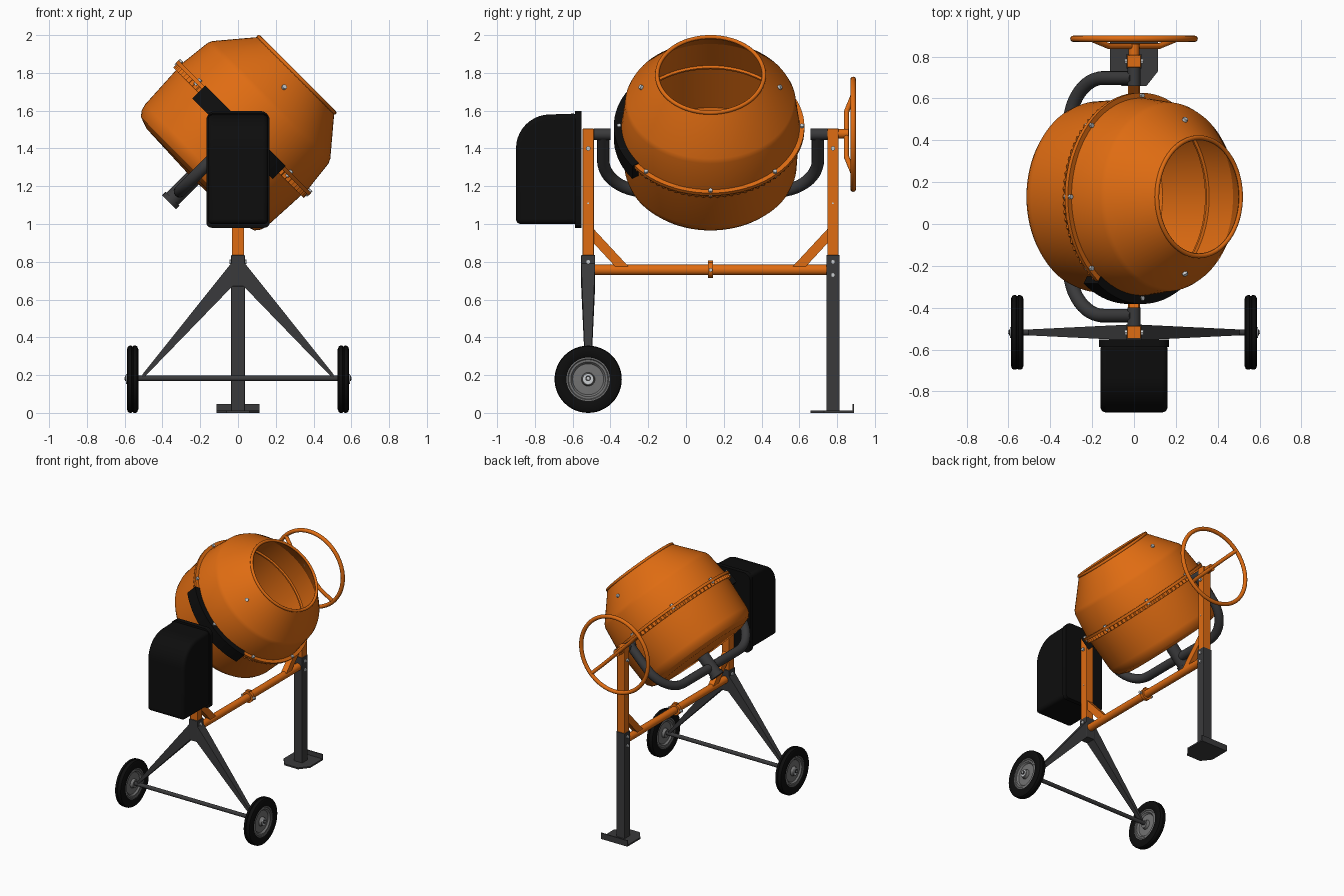
import bpy, bmesh
from math import pi, sin, cos, radians, atan2
from mathutils import Matrix, Vector

if "Cube" in bpy.data.objects:
    bpy.data.objects.remove(bpy.data.objects["Cube"])


def material(name, colour, rough=0.5):
    m = bpy.data.materials.new(name)
    m.use_nodes = True
    m.diffuse_color = (*colour, 1)
    node = m.node_tree.nodes["Principled BSDF"]
    node.inputs["Base Color"].default_value = (*colour, 1)
    node.inputs["Roughness"].default_value = rough
    return m


ORANGE = material("orange paint", (0.74, 0.15, 0.006))
STEEL = material("dark grey steel", (0.042, 0.042, 0.044))
BLACK = material("black plastic", (0.004, 0.004, 0.004))
HUB = material("grey hub", (0.17, 0.17, 0.17))
BOLT = material("bright bolt", (0.6, 0.62, 0.64))

MID = 0.13          # y of the drum axis
PIVOT = 1.48        # height of the tilting axis
TILT = Matrix.Translation((0, MID, PIVOT)) @ Matrix.Rotation(pi / 4, 4, "Y")


def finish(ob, mat, bevel=0):
    """Give an object its colour, edge bevel and angle-based smoothing."""
    ob.data.materials.clear()
    ob.data.materials.append(mat)
    bpy.ops.object.select_all(action="DESELECT")
    ob.select_set(True)
    bpy.context.view_layer.objects.active = ob
    bpy.ops.object.shade_smooth_by_angle(angle=radians(32))
    if bevel:
        mod = ob.modifiers.new("Bevel", "BEVEL")
        mod.width, mod.segments = bevel, 4
    return ob


def from_bmesh(bm, name, mat, matrix=Matrix(), bevel=0):
    bmesh.ops.recalc_face_normals(bm, faces=bm.faces)
    mesh = bpy.data.meshes.new(name)
    bm.to_mesh(mesh)
    bm.free()
    mesh.transform(matrix)
    ob = bpy.data.objects.new(name, mesh)
    bpy.context.collection.objects.link(ob)
    return finish(ob, mat, bevel)


def lathe_bmesh(profile, steps=64, start=0.0, sweep=2 * pi, closed=True):
    """Spin an (r, height) profile around local z."""
    bm = bmesh.new()
    vs = [bm.verts.new((r * cos(start), r * sin(start), h)) for r, h in profile]
    edges = [bm.edges.new(p) for p in zip(vs, vs[1:])]
    if closed:
        edges.append(bm.edges.new((vs[-1], vs[0])))
    bmesh.ops.spin(bm, geom=vs + edges, axis=(0, 0, 1), cent=(0, 0, 0),
                   angle=sweep, steps=steps)
    bmesh.ops.remove_doubles(bm, verts=bm.verts, dist=0.0002)
    if sweep < 6:
        bmesh.ops.holes_fill(bm, edges=bm.edges, sides=8)
    return bm


def loft(name, ring_a, ring_b, mat, bevel=0):
    """Solid between two matching polygons."""
    bm = bmesh.new()
    a = [bm.verts.new(p) for p in ring_a]
    b = [bm.verts.new(p) for p in ring_b]
    bm.faces.new(a)
    bm.faces.new(b)
    for i in range(len(a)):
        j = (i + 1) % len(a)
        bm.faces.new((a[i], a[j], b[j], b[i]))
    return from_bmesh(bm, name, mat, bevel=bevel)


def prism(name, pts, axis, lo, hi, mat, bevel=0):
    place = {"X": lambda p, w: (w, *p), "Y": lambda p, w: (p[0], w, p[1]),
             "Z": lambda p, w: (*p, w)}[axis]
    return loft(name, [place(p, lo) for p in pts], [place(p, hi) for p in pts], mat, bevel)


def box(name, x, y, z, mat, bevel=0):
    pts = [(x[0], y[0]), (x[1], y[0]), (x[1], y[1]), (x[0], y[1])]
    return prism(name, pts, "Z", z[0], z[1], mat, bevel)


def rod(name, p0, p1, r, mat, sides=24):
    p0, p1 = Vector(p0), Vector(p1)
    d = p1 - p0
    bm = bmesh.new()
    bmesh.ops.create_cone(bm, cap_ends=True, segments=sides, radius1=r, radius2=r, depth=d.length)
    turn = d.to_track_quat("Z", "Y").to_matrix().to_4x4()
    return from_bmesh(bm, name, mat, Matrix.Translation((p0 + p1) / 2) @ turn)


def tube(name, pts, r, mat):
    cu = bpy.data.curves.new(name, "CURVE")
    cu.dimensions, cu.bevel_depth, cu.bevel_resolution, cu.use_fill_caps = "3D", r, 5, True
    sp = cu.splines.new("POLY")
    sp.points.add(len(pts) - 1)
    for q, p in zip(sp.points, pts):
        q.co = (*p, 1)
    ob = bpy.data.objects.new(name, cu)
    bpy.context.collection.objects.link(ob)
    bpy.ops.object.select_all(action="DESELECT")
    ob.select_set(True)
    bpy.context.view_layer.objects.active = ob
    bpy.ops.object.convert(target="MESH")
    return finish(bpy.context.object, mat)


def ring(name, matrix, major, minor, mat):
    bpy.ops.mesh.primitive_torus_add(major_radius=major, minor_radius=minor,
                                     major_segments=64, minor_segments=12)
    ob = bpy.context.object
    ob.name = name
    ob.data.transform(matrix)
    return finish(ob, mat)


def arc(cx, cy, r, a0, a1, n=8):
    return [(cx + r * cos(radians(a0 + (a1 - a0) * i / n)),
             cy + r * sin(radians(a0 + (a1 - a0) * i / n))) for i in range(n + 1)]


# Drum: thin shell with a bolted joint flange, open at the mouth
outer = [(.283, .438), (.441, .25), (.452, .225), (.472, .05), (.497, .05), (.497, .03),
         (.47, .03), (.456, -.24), (.446, -.275), (.425, -.302), (.36, -.325), (0, -.34)]
inner = [(0, -.325), (.35, -.31), (.412, -.29), (.443, -.25), (.457, .03), (.445, .035),
         (.445, .045), (.458, .05), (.437, .232), (.27, .438)]
from_bmesh(lathe_bmesh(outer + inner, 80), "drum", ORANGE, TILT)
ring("drum_mouth_lip", TILT @ Matrix.Translation((0, 0, .438)), .283, .011, ORANGE)

# Gear ring under the flange
TEETH = 80
gear = lathe_bmesh([(.46, .004), (.488, .004), (.488, .03), (.46, .03)], TEETH * 2)
for v in gear.verts:
    if v.co.xy.length > .48 and round(atan2(v.co.y, v.co.x) * TEETH / pi) % 2:
        v.co.xy *= .972
from_bmesh(gear, "drum_gear_ring", ORANGE, TILT)

# Gear guard on the drive side
guard = [(.47, -.04), (.512, -.04), (.512, .056), (.47, .056)]
from_bmesh(lathe_bmesh(guard, 18, radians(-126), radians(72)), "gear_guard", BLACK, TILT)

# Drum bolts
for i in range(8):
    a = i * pi / 4
    p = Vector((.484 * cos(a), .484 * sin(a), 0))
    rod("flange_bolt", TILT @ (p + Vector((0, 0, .02))), TILT @ (p + Vector((0, 0, .062))), .012, BOLT, 6)
for s in (-1, 1):
    p, n = Vector((0, s * .364, .342)), Vector((0, s * .01, .008))
    rod("paddle_bolt", TILT @ (p - n), TILT @ (p + n), .013, BOLT, 12)

# Yoke carrying the drum from below
half = [(.568, 0)] + arc(.338, -.205, .23, 0, -90, 12)
path = half + [(-s, t) for s, t in reversed(half)]
tube("yoke", [TILT @ Vector((0, s, t)) for s, t in path], .033, STEEL)
rod("yoke_hub", TILT @ Vector((0, 0, -.33)), TILT @ Vector((0, 0, -.50)), .045, STEEL)
rod("yoke_hub_cap", TILT @ Vector((0, 0, -.49)), TILT @ Vector((0, 0, -.517)), .052, STEEL)

# Posts, pivots and braces at both ends
for s in (-1, 1):
    end = "front" if s < 0 else "back"
    y = MID + s * .648
    box(end + "_post", (-.033, .033), (y - .03, y + .03), (.72, 1.505), ORANGE, .004)
    rod(end + "_pivot", (0, y - s * .03, 1.475), (0, y - s * .118, 1.475), .031, STEEL)
    brace = [(MID + s * d, z) for d, z in ((.625, .98), (.43, .77), (.50, .77), (.625, .905))]
    prism(end + "_brace", brace, "X", -.022, .022, ORANGE)
    for z in (1.4, .8) if s < 0 else (1.4, .8, .73):
        rod(end + "_post_bolt", (-.046, y, z), (.046, y, z), .013, BOLT, 6)
    rod(end + "_post_pin", (-.035, y, 1.11), (.035, y, 1.11), .005, BOLT, 8)

# Cross bar with its clamp
rod("cross_bar", (0, -.5, .757), (0, .76, .757), .028, ORANGE)
rod("cross_bar_collar", (0, MID - .013, .757), (0, MID + .013, .757), .043, ORANGE)
box("cross_bar_lug", (-.015, .015), (MID - .013, MID + .013), (.78, .808), ORANGE)
rod("collar_bolt", (-.058, MID, .757), (.058, MID, .757), .011, BOLT, 6)

# Back leg and foot
box("back_leg", (-.037, .037), (.743, .813), (0, .835), STEEL, .003)
foot = [(-.06, .66), (.06, .66), (.115, .73), (.115, .89), (-.115, .89), (-.115, .73)]
prism("back_foot", foot, "Z", 0, .012, STEEL)
box("back_foot_lip", (-.115, .115), (.882, .89), (0, .047), STEEL)

# Front legs, axle and wheels
FY = -.518
box("front_leg_bracket", (-.037, .037), (FY - .037, FY + .037), (.67, .835), STEEL, .003)


def leg_end(x, z0, z1, h):
    return [(x, FY - h, z0), (x, FY + h, z0), (x, FY + h, z1), (x, FY - h, z1)]


tyre = [(.115, -.024), (.125, -.03), (.16, -.03), (.174, -.024), (.178, -.016), (.178, -.005), (.174, -.003)]
tyre += [(r, -w) for r, w in reversed(tyre)]
hub = [(0, .03), (.03, .03), (.036, .01), (.082, .008), (.092, .02), (.104, .02), (.108, .024), (.121, .024)]
hub += [(r, -w) for r, w in reversed(hub)]
rod("axle", (-.598, FY, .183), (.598, FY, .183), .015, STEEL)
for s in (-1, 1):
    side = "left" if s > 0 else "right"
    loft(side + "_front_leg", leg_end(s * .03, .67, .80, .037), leg_end(s * .505, .18, .205, .014), STEEL)
    place = Matrix.Translation((s * .558, FY, .178)) @ Matrix.Rotation(pi / 2, 4, "Y")
    from_bmesh(lathe_bmesh(tyre, 48), side + "_tyre", BLACK, place)
    from_bmesh(lathe_bmesh(hub, 48, closed=False), side + "_wheel_hub", HUB, place)
    rod(side + "_washer", (s * .586, FY, .18), (s * .592, FY, .18), .027, BOLT)
    rod(side + "_axle_tip", (s * .597, FY, .183), (s * .601, FY, .183), .008, BOLT, 12)

# Motor housing: rounded hood and mounting rim
hood = [(-.57, 1.0), (-.9, 1.0)] + arc(-.72, 1.40, .18, 180, 90, 10) + [(-.57, 1.585)]
ob = prism("motor_housing", hood, "X", -.16, .16, BLACK, .025)
ob.modifiers["Bevel"].limit_method = "ANGLE"
rim = (arc(.118, 1.548, .05, 0, 90) + arc(-.118, 1.548, .05, 90, 180)
       + arc(-.138, 1.01, .03, 180, 270) + arc(.138, 1.01, .03, 270, 360))
prism("motor_housing_rim", rim, "Y", -.588, -.553, BLACK)

# Hand wheel with one bent diametral spoke
HW = Matrix.Translation((0, .885, 1.475))
ring("hand_wheel_rim", HW @ Matrix.Rotation(pi / 2, 4, "X"), .29, .015, ORANGE)
spoke = [(-.29, .885), (-.17, .85), (.17, .85), (.29, .885)]
tube("hand_wheel_spoke", [(d * cos(pi / 4), y, 1.475 - d * sin(pi / 4)) for d, y in spoke], .014, ORANGE)
rod("hand_wheel_shaft", (0, .80, 1.478), (0, .86, 1.478), .026, ORANGE)
